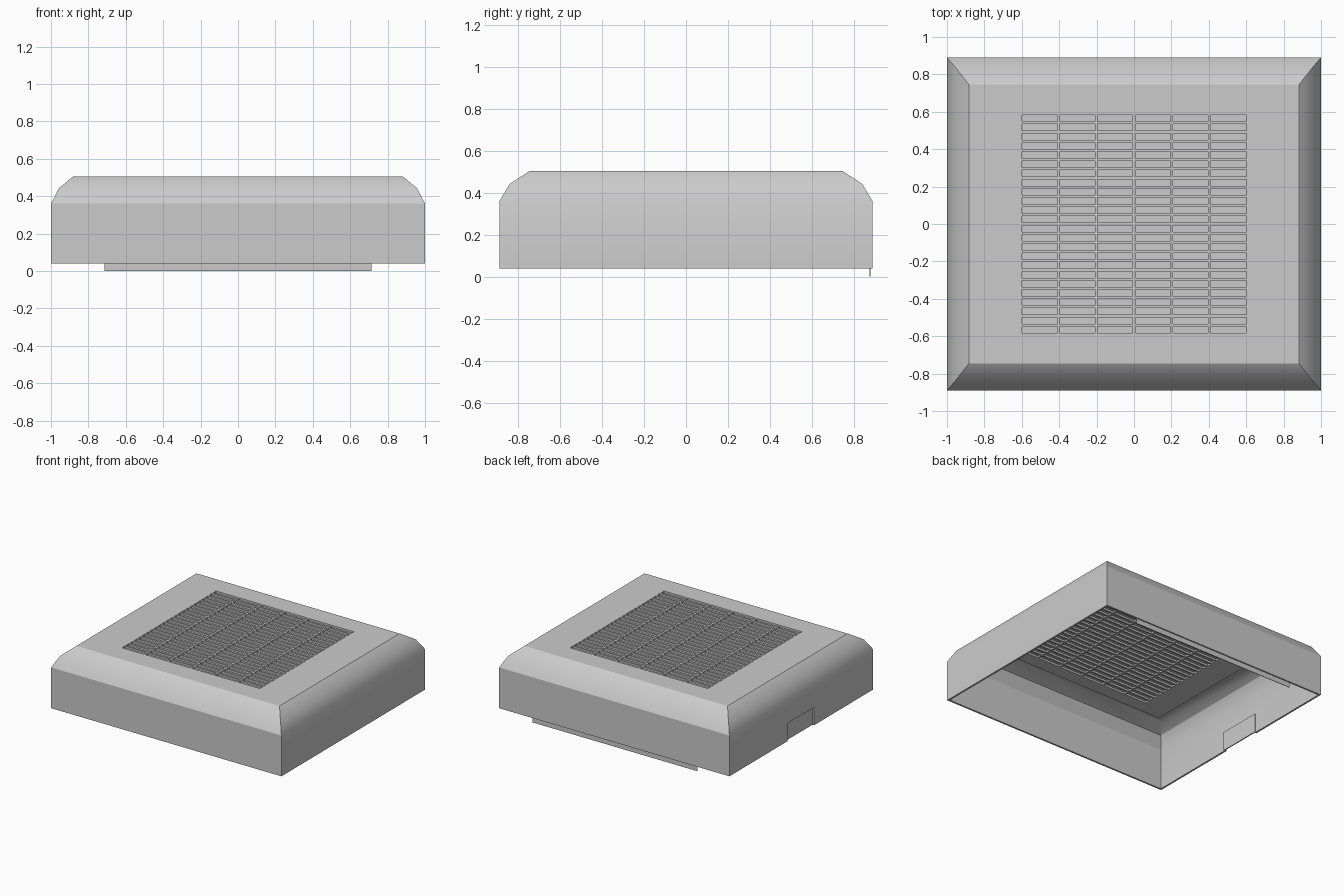
import bpy
import bmesh
from math import radians

cube = bpy.data.objects.get("Cube")
if cube:
    bpy.data.objects.remove(cube, do_unlink=True)

# One matte grey for the whole cover
GREY = (0.6, 0.6, 0.6, 1)
grey = bpy.data.materials.new("light_grey")
grey.use_nodes = True
grey.diffuse_color = GREY
grey.node_tree.nodes["Principled BSDF"].inputs["Base Color"].default_value = GREY

# Main sizes
BASE, TOP, CEILING = 0.04, 0.505, 0.485
WALL = 0.014
VENT_X, VENT_Y = 0.605, 0.59
COLUMNS, ROWS, RIB = 6, 24, 0.014


def finish(name, bm):
    bmesh.ops.recalc_face_normals(bm, faces=bm.faces)
    mesh = bpy.data.meshes.new(name)
    bm.to_mesh(mesh)
    bm.free()
    mesh.materials.append(grey)
    obj = bpy.data.objects.new(name, mesh)
    bpy.context.collection.objects.link(obj)
    return obj


def add_box(bm, low, high):
    verts = bmesh.ops.create_cube(bm, size=1)["verts"]
    for v in verts:
        for i in range(3):
            v.co[i] = low[i] if v.co[i] < 0 else high[i]


def box(name, low, high):
    bm = bmesh.new()
    add_box(bm, low, high)
    return finish(name, bm)


# Hollow cover: rectangular rings lofted down the outside and up the inside
outside = [(0.882, 0.745, TOP), (0.957, 0.84, 0.443), (1, 0.89, 0.36), (1, 0.89, BASE)]
inside = [(x - WALL, y - WALL, min(z, CEILING)) for x, y, z in reversed(outside)]
ledge = [(0.81, 0.69, CEILING), (0.81, 0.69, CEILING - 0.01)]
rings = [(VENT_X, VENT_Y, TOP)] + outside + inside + ledge + [(VENT_X, VENT_Y, CEILING - 0.01)]
bm = bmesh.new()
loops = [[bm.verts.new((sx * x, sy * y, z)) for sx, sy in ((-1, -1), (1, -1), (1, 1), (-1, 1))]
         for x, y, z in rings]
for a, b in zip(loops, loops[1:] + loops[:1]):
    for i in range(4):
        j = (i + 1) % 4
        bm.faces.new((a[i], a[j], b[j], b[i]))
cover = finish("cover_shell", bm)

# Notch at the foot of one side wall
cutter = box("notch_cutter", (-1.05, -0.16, 0), (-0.95, 0.17, 0.18))
cutter.hide_render = True
cut = cover.modifiers.new("notch", "BOOLEAN")
cut.operation = "DIFFERENCE"
cut.solver = "EXACT"
cut.object = cutter
bpy.context.view_layer.objects.active = cover
cover.select_set(True)
bpy.ops.object.modifier_apply(modifier=cut.name)
bpy.data.objects.remove(cutter, do_unlink=True)
bpy.ops.object.shade_smooth_by_angle(angle=radians(30))

# Thin backing closing the notch from inside
box("notch_backing", (-0.986, -0.17, BASE), (-0.978, 0.18, 0.19))

# Vent grille: ribs and dividers standing on both sides of a thin sheet
bm = bmesh.new()
low_z = CEILING - 0.01
for i in range(ROWS + 1):
    y = -VENT_Y + 2 * VENT_Y * i / ROWS
    add_box(bm, (-VENT_X, max(y - RIB / 2, -VENT_Y), low_z), (VENT_X, min(y + RIB / 2, VENT_Y), TOP))
for i in range(COLUMNS + 1):
    x = -VENT_X + 2 * VENT_X * i / COLUMNS
    add_box(bm, (max(x - RIB / 2, -VENT_X), -VENT_Y, low_z), (min(x + RIB / 2, VENT_X), VENT_Y, TOP))
finish("vent_grille", bm)
box("vent_sheet", (-VENT_X, -VENT_Y, 0.489), (VENT_X, VENT_Y, 0.491))

# Locating lip below the back wall
box("back_lip", (-0.715, 0.876, 0), (0.715, 0.88, 0.08))
